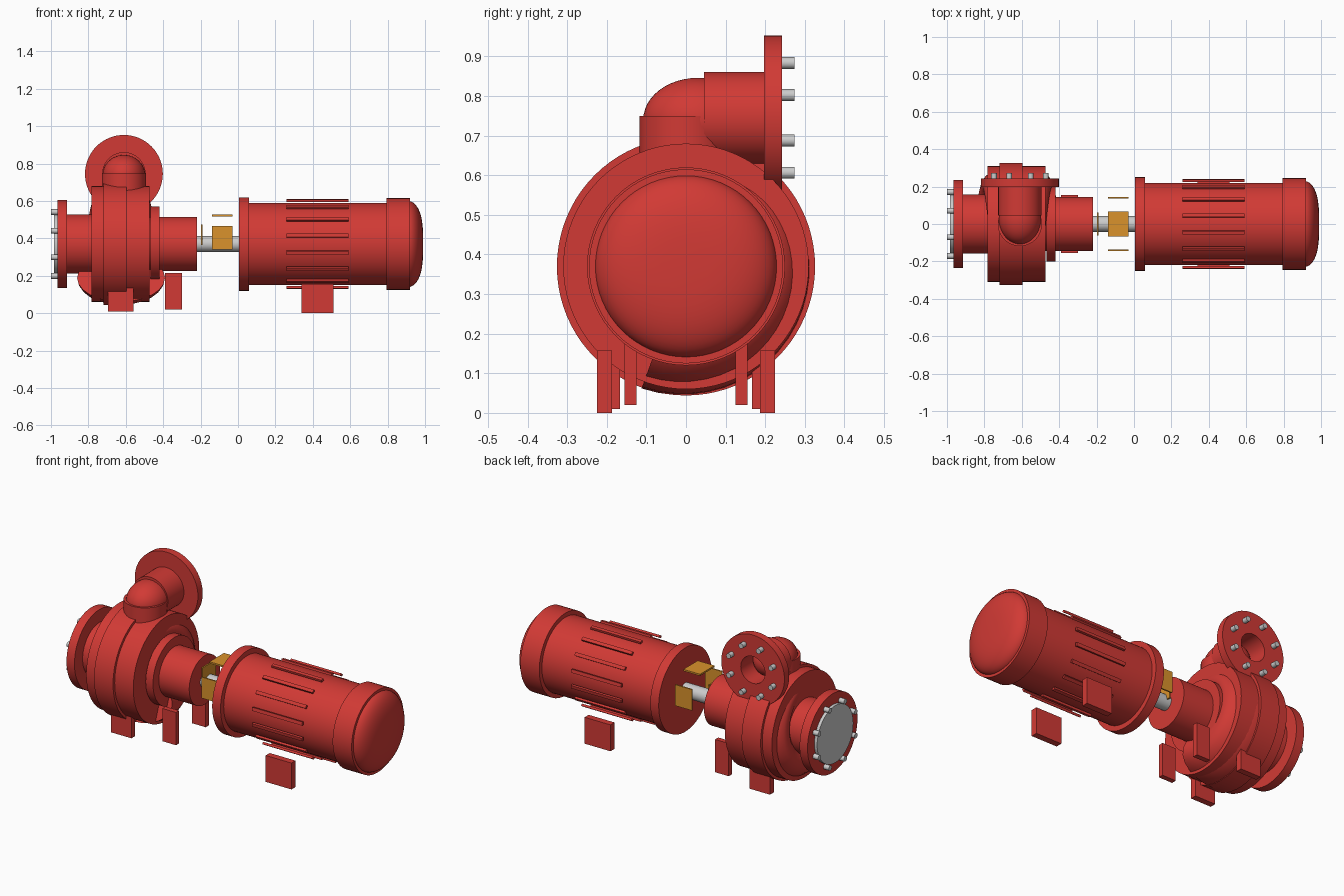
import bpy, bmesh, math
from mathutils import Matrix, Vector

if "Cube" in bpy.data.objects:
    bpy.data.objects.remove(bpy.data.objects["Cube"])

AXIS_Z = 0.37      # height of the shaft line
PUMP_X = -0.62     # centre of the volute
OUT_X, OUT_Z = -0.61, 0.745   # centre of the discharge pipe


def material(name, rgb):
    m = bpy.data.materials.new(name)
    m.diffuse_color = (*rgb, 1)
    m.use_nodes = True
    m.node_tree.nodes["Principled BSDF"].inputs["Base Color"].default_value = m.diffuse_color
    return m


RED = material("red_paint", (0.64, 0.042, 0.035))
STEEL = material("steel", (0.60, 0.60, 0.60))
ORANGE = material("orange_guard", (0.70, 0.29, 0.025))


def finish(name, bm, mat, smooth=True):
    bmesh.ops.recalc_face_normals(bm, faces=bm.faces)
    me = bpy.data.meshes.new(name)
    bm.to_mesh(me)
    bm.free()
    me.materials.append(mat)
    ob = bpy.data.objects.new(name, me)
    bpy.context.collection.objects.link(ob)
    if smooth:
        bpy.context.view_layer.objects.active = ob
        ob.select_set(True)
        bpy.ops.object.shade_smooth_by_angle(angle=math.radians(35))
        ob.select_set(False)
    return ob


def lathe(name, profile, origin, axis, mat, n=64):
    """Revolve (distance along axis, radius) points about an axis."""
    bm = bmesh.new()
    rot = Vector((0, 0, 1)).rotation_difference(Vector(axis)).to_matrix()
    org = Vector(origin)
    rings = []
    for d, r in profile:
        if r < 1e-5:
            rings.append([bm.verts.new(org + rot @ Vector((0, 0, d)))] * n)
        else:
            rings.append([bm.verts.new(org + rot @ Vector(
                (r * math.cos(2 * math.pi * i / n), r * math.sin(2 * math.pi * i / n), d)))
                for i in range(n)])
    for a, b in zip(rings, rings[1:]):
        for i in range(n):
            j = (i + 1) % n
            quad = list(dict.fromkeys((a[i], a[j], b[j], b[i])))
            if len(quad) > 2:
                bm.faces.new(quad)
    return finish(name, bm, mat)


def along_x(name, points, mat=RED, n=64):
    """Solid of revolution on the shaft line; points are (x, radius)."""
    pts = [(points[0][0], 0)] + points + [(points[-1][0], 0)]
    return lathe(name, pts, (0, 0, AXIS_Z), (1, 0, 0), mat, n)


def box(name, lo, hi, mat=RED, rot=None):
    bm = bmesh.new()
    bmesh.ops.create_cube(bm, size=1)
    lo, hi = Vector(lo), Vector(hi)
    for v in bm.verts:
        v.co = (lo + hi) / 2 + Vector(v.co[k] * (hi - lo)[k] for k in range(3))
        if rot:
            v.co = rot @ v.co
    return finish(name, bm, mat, False)


def bolt_circle(name, centre, axis, radius, length):
    """Eight bolt ends spread evenly around a flange."""
    side = Vector((0, 0, 1))
    for i in range(8):
        turn = Matrix.Rotation(math.radians(22.5 + 45 * i), 3, Vector(axis))
        p = Vector(centre) + turn @ side * radius
        lathe(f"{name}_{i + 1}", [(0, 0), (0, .015), (length, .015), (length, 0)],
              p, axis, STEEL, 16)


# Motor: flange, barrel, fan cover with a shallow domed end
along_x("motor_flange", [(.005, .25), (.06, .25)])
along_x("motor_barrel", [(.05, .22), (.81, .22)])
along_x("fan_cover", [(.795, .245), (.92, .245)])
dome = [(.91 + .08 * math.sin(a), .23 * math.cos(a) ** .65)
        for a in [math.pi / 2 * i / 12 for i in range(12)]]
along_x("fan_cover_dome", dome + [(.99, .01)])

# Cooling fins around the barrel
for i in range(16):
    turn = (Matrix.Translation((0, 0, AXIS_Z))
            @ Matrix.Rotation(math.radians(11.25 + 22.5 * i), 4, 'X'))
    box(f"cooling_fin_{i + 1}", (.26, -.01, .231), (.59, .01, .244), RED, turn)

# Feet in mirrored pairs
for s, side in ((-1, "front"), (1, "back")):
    for name, x0, x1, y0, y1, z0, z1 in (
            ("motor_foot", .34, .51, .187, .225, 0, .157),
            ("volute_foot", -.695, -.56, .167, .203, .01, .14),
            ("bearing_foot", -.39, -.30, .125, .155, .02, .215)):
        ya, yb = sorted((s * y0, s * y1))
        box(f"{name}_{side}", (x0, ya, z0), (x1, yb, z1))
    # Side plates of the coupling guard
    box(f"guard_side_{side}", (-.14, s * .141 - .004, .34), (-.03, s * .141 + .004, .465), ORANGE)

# Shaft and the rest of the coupling guard
along_x("shaft", [(-.23, .042), (.02, .042)], STEEL, 32)
box("guard_top", (-.14, -.068, .517), (-.03, .068, .527), ORANGE)
box("guard_end", (-.198, -.062, .365), (-.189, .062, .475), ORANGE)

# Bearing housing
along_x("bearing_housing", [(-.48, .145), (-.22, .145)])
along_x("bearing_flange", [(-.468, .2), (-.42, .2)])

# Volute casing with raised middle band
along_x("volute_casing", [(-.783, .31), (-.473, .31)], n=80)
along_x("volute_band", [(-.72, .326), (-.595, .326)], n=80)

# Growing scroll tube from the top, round the back, to the bottom
bm = bmesh.new()
STEPS, SIDES = 28, 24
rings = []
for i in range(STEPS + 1):
    t = i / STEPS
    a = math.radians(100 - 210 * t)
    half, thick = .15 + .085 * t, .085 + .05 * t
    ring = []
    for k in range(SIDES):
        b = 2 * math.pi * k / SIDES
        r = (.30 + .028 * t - thick) + thick * math.cos(b)
        ring.append(bm.verts.new((PUMP_X - .005 + half * math.sin(b),
                                  r * math.cos(a), AXIS_Z + r * math.sin(a))))
    rings.append(ring)
for a, b in zip(rings, rings[1:]):
    for k in range(SIDES):
        j = (k + 1) % SIDES
        bm.faces.new((a[k], a[j], b[j], b[k]))
bm.faces.new(rings[0])
bm.faces.new(rings[-1])
finish("scroll_tube", bm, RED)

# Suction inlet with flange, cover disc and bolts
along_x("inlet_pipe", [(-.93, .158), (-.77, .158)])
along_x("inlet_flange", [(-.965, .235), (-.913, .235)])
along_x("inlet_disc", [(-.983, .17), (-.96, .17)], STEEL)
bolt_circle("inlet_bolt", (-.965, 0, AXIS_Z), (-1, 0, 0), .185, .035)

# Discharge: riser, rounded elbow, pipe with bored flange, bolts
lathe("discharge_riser", [(.55, 0), (.55, .118), (.75, .118), (.75, 0)],
      (OUT_X, 0, 0), (0, 0, 1), RED)
bm = bmesh.new()
bmesh.ops.create_uvsphere(bm, u_segments=40, v_segments=24, radius=1)
for v in bm.verts:
    v.co = Vector((OUT_X + v.co.x * .113, .03 + v.co.y * .138, .74 + v.co.z * .106))
finish("discharge_elbow", bm, RED)
lathe("discharge_pipe", [(.046, 0), (.046, .116), (.197, .116), (.197, .208), (.242, .208),
                         (.242, .08), (.09, .08), (.09, 0)],
      (OUT_X, 0, OUT_Z), (0, 1, 0), RED)
bolt_circle("discharge_bolt", (OUT_X, .24, OUT_Z), (0, 1, 0), .15, .034)
